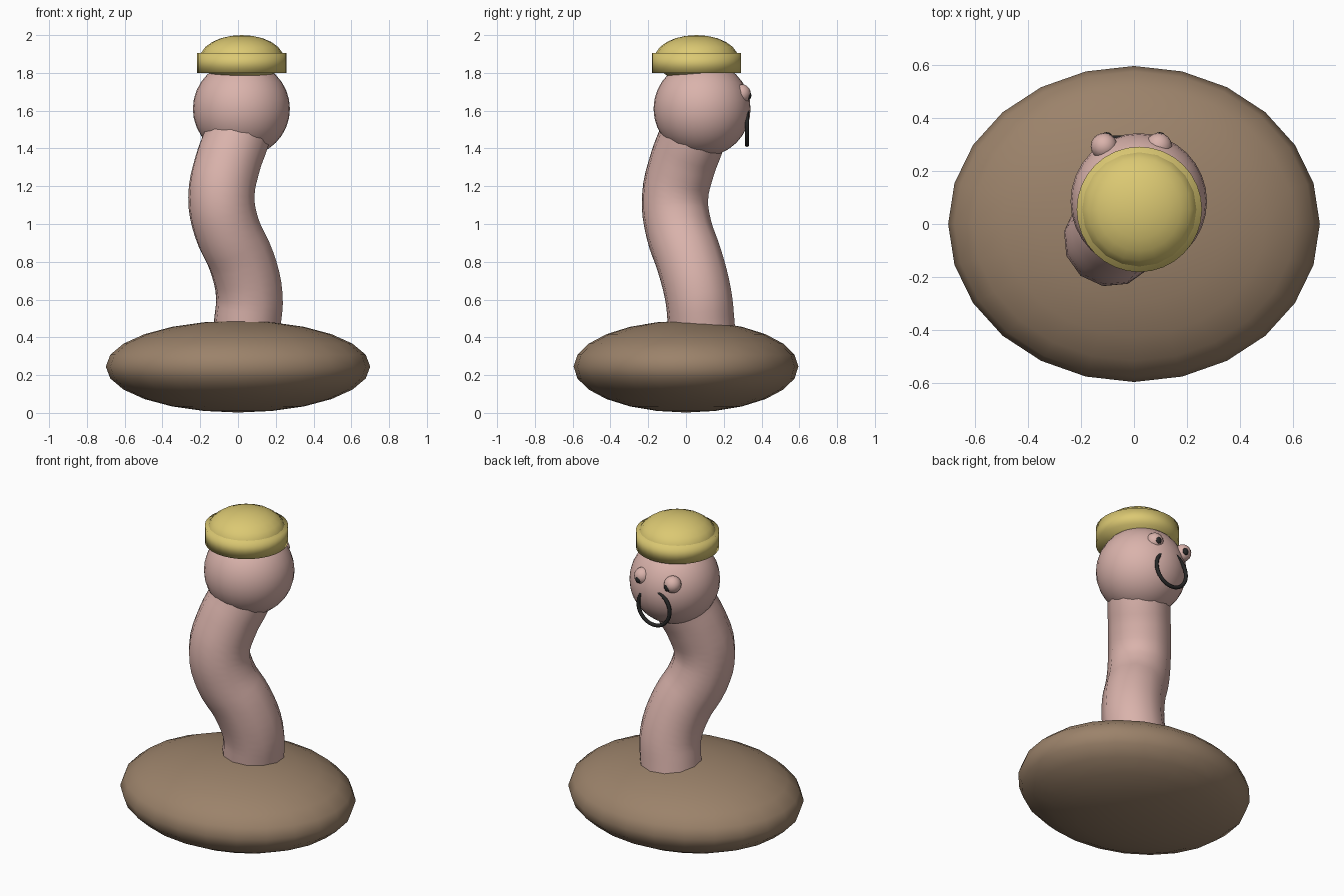
import bpy
import math

# Remove only the default cube
cube = bpy.data.objects.get("Cube")
if cube:
    bpy.data.objects.remove(cube, do_unlink=True)


def material(name, r, g, b):
    mat = bpy.data.materials.new(name)
    mat.use_nodes = True
    mat.diffuse_color = (r, g, b, 1)
    shader = mat.node_tree.nodes["Principled BSDF"]
    shader.inputs["Base Color"].default_value = (r, g, b, 1)
    shader.inputs["Roughness"].default_value = 0.7
    return mat


pink = material("soft_pink", 0.70, 0.45, 0.41)
brown = material("earth_brown", 0.33, 0.225, 0.145)
yellow = material("straw_yellow", 0.71, 0.58, 0.17)
black = material("soft_black", 0.02, 0.02, 0.02)


def finish(name, mat):
    """Name, colour and smooth the active object."""
    obj = bpy.context.object
    obj.name = obj.data.name = name
    obj.data.materials.clear()
    obj.data.materials.append(mat)
    bpy.ops.object.shade_smooth()
    return obj


def ball(name, mat, loc, radii, segments=32, rings=16):
    bpy.ops.mesh.primitive_uv_sphere_add(segments=segments, ring_count=rings, location=loc)
    bpy.context.object.scale = radii
    bpy.ops.object.transform_apply(location=False, rotation=False, scale=True)
    return finish(name, mat)


# Mound the worm rises from
ball("mound", brown, (0, 0, 0.245), (0.70, 0.595, 0.243), 24, 12)

# Body: a tube swept along a gentle S
spine = [(0.03, 0.095, 0.30), (0.05, 0.08, 0.48), (0.06, 0.065, 0.62),
         (0.02, 0.02, 0.80), (-0.06, -0.04, 0.98), (-0.088, -0.058, 1.14),
         (-0.055, -0.018, 1.32), (-0.01, 0.03, 1.45), (0.02, 0.07, 1.58)]
curve = bpy.data.curves.new("body", "CURVE")
curve.dimensions = "3D"
curve.bevel_depth = 0.178
curve.bevel_resolution = 4
curve.resolution_u = 4
curve.use_fill_caps = True
spline = curve.splines.new("BEZIER")
spline.bezier_points.add(len(spine) - 1)
for point, co in zip(spline.bezier_points, spine):
    point.co = co
    point.handle_left_type = point.handle_right_type = "AUTO"
body = bpy.data.objects.new("body", curve)
bpy.context.collection.objects.link(body)
bpy.ops.object.select_all(action="DESELECT")
body.select_set(True)
bpy.context.view_layer.objects.active = body
bpy.ops.object.convert(target="MESH")
finish("body", pink)

# Head
ball("head", pink, (0.018, 0.085, 1.61), (0.257, 0.257, 0.255))

# Hat: crown and band
ball("hat_crown", yellow, (0.02, 0.055, 1.875), (0.222, 0.222, 0.125), 20, 12)
bpy.ops.mesh.primitive_cylinder_add(vertices=32, radius=0.236, depth=0.105,
                                    location=(0.02, 0.055, 1.852))
finish("hat_band", yellow)

# Eyes with pupils, facing the back
for side, x, pupil_x in (("left", 0.093, 0.097), ("right", -0.113, -0.103)):
    ball(side + "_eye", pink, (x, 0.293, 1.69), (0.05, 0.05, 0.05), 16, 10)
    ball(side + "_pupil", black, (pupil_x, 0.332, 1.68), (0.02, 0.014, 0.022), 12, 8)

# Smile: a thin ring half sunk into the face
bpy.ops.mesh.primitive_torus_add(major_radius=0.108, minor_radius=0.011,
                                 major_segments=40, minor_segments=10,
                                 location=(-0.005, 0.323, 1.527),
                                 rotation=(math.radians(90), 0, 0))
finish("smile", black)
